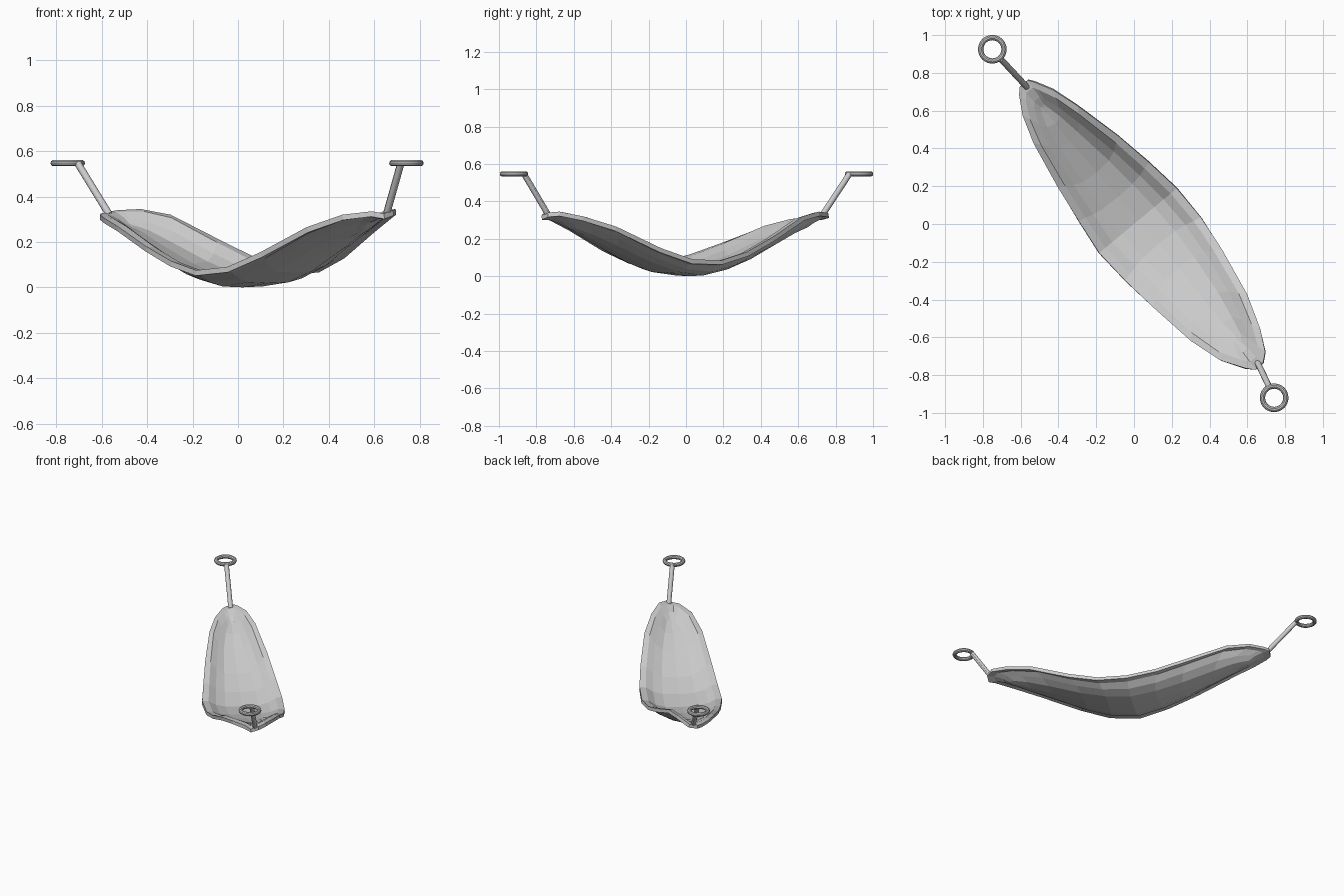
import bpy, bmesh
from mathutils import Vector

if "Cube" in bpy.data.objects:
    bpy.data.objects.remove(bpy.data.objects["Cube"])

U = Vector((0.64, -0.768, 0))   # along the hammock
V = Vector((0.768, 0.64, 0))    # across the hammock
THICK = 0.024

# Stations: along, left edge, right edge, left rim z, right rim z, underside z
STATIONS = [
    (-0.945, 0.00, 0.055, .325, .335, .30),
    (-0.915, -.03, 0.075, .32, .34, .285),
    (-0.82, -.085, 0.125, .305, .345, .26),
    (-0.67, -.135, 0.172, .27, .32, .215),
    (-0.41, -.185, 0.235, .18, .21, .105),
    (-0.20, -.215, 0.27, .115, .13, .035),
    (0.00, -.24, 0.295, .075, .085, .0),
    (0.20, -.228, 0.295, .09, .09, .022),
    (0.40, -.205, 0.272, .155, .15, .085),
    (0.67, -.165, 0.222, .265, .265, .20),
    (0.85, -.11, 0.160, .32, .32, .26),
    (0.965, -.035, 0.10, .335, .345, .29),
    (1.005, 0.00, 0.05, .325, .34, .305),
]
# Nested loops from rim to spine: scale along, scale across, share of the sag
LOOPS = [(1, 1, 0), (.95, .84, .1), (.885, .66, .62), (.84, .42, .93)]
SPINE = (.82, 0, 1)


def new_object(name, bm):
    mesh = bpy.data.meshes.new(name)
    bm.to_mesh(mesh)
    bm.free()
    ob = bpy.data.objects.new(name, mesh)
    bpy.context.collection.objects.link(ob)
    return ob


def floor_z(s):
    for p, q in zip(STATIONS, STATIONS[1:]):
        if p[0] <= s <= q[0]:
            return p[5] + (q[5] - p[5]) * (s - p[0]) / (q[0] - p[0])
    return 0.3


# Sagging cloth bed with a flat hem, lofted through the stations
bm = bmesh.new()
rows = []
section = [(a, -b, w) for a, b, w in LOOPS] + [SPINE] + LOOPS[::-1]
n = len(section) - 1
for s, a, b, za, zb, zf in STATIONS:
    row = []
    for ks, kt, w in section:
        p = U * (s * ks) + V * ((a + b) / 2 + (b - a) / 2 * kt)
        rim = za + (zb - za) * (kt + 1) / 2
        p.z = rim * (1 - w) + (floor_z(s * ks) + THICK) * w
        row.append(bm.verts.new(p))
    rows.append(row)
for r0, r1 in zip(rows, rows[1:]):
    for j in range(n):
        bm.faces.new((r0[j], r1[j], r1[j + 1], r0[j + 1]))
# Close the two tips between the left and right halves
for row in (rows[0], rows[-1]):
    for j in range(n // 2 - 1):
        bm.faces.new((row[j], row[j + 1], row[n - j - 1], row[n - j]))
    m = n // 2
    bm.faces.new((row[m - 1], row[m], row[m + 1]))
bm.normal_update()
for f in bm.faces:
    if f.normal.z < 0:
        f.normal_flip()
bed = new_object("hammock_bed", bm)
mod = bed.modifiers.new("thickness", 'SOLIDIFY')
mod.thickness = THICK
mod.offset = -1


def rope(name, a, b, radius=0.016):
    a, b = Vector(a), Vector(b)
    d = b - a
    bpy.ops.mesh.primitive_cylinder_add(vertices=12, radius=radius, depth=d.length, location=(a + b) / 2)
    ob = bpy.context.object
    ob.name = name
    ob.rotation_euler = d.to_track_quat('Z', 'Y').to_euler()
    bpy.ops.object.shade_smooth_by_angle()


def ring(name, loc):
    bpy.ops.mesh.primitive_torus_add(major_radius=0.062, minor_radius=0.014, major_segments=24,
                                     minor_segments=10, location=loc)
    bpy.context.object.name = name
    bpy.ops.object.shade_smooth_by_angle()


# Hanging ropes and rings at both ends
ENDS = [("back", (-.567, .725, .32), (-.705, .873, .545), (-.75, .925, .547)),
        ("front", (.655, -.735, .325), (.717, -.865, .545), (.742, -.92, .547))]
for side, low, high, centre in ENDS:
    rope(side + "_rope", low, high)
    ring(side + "_ring", centre)
